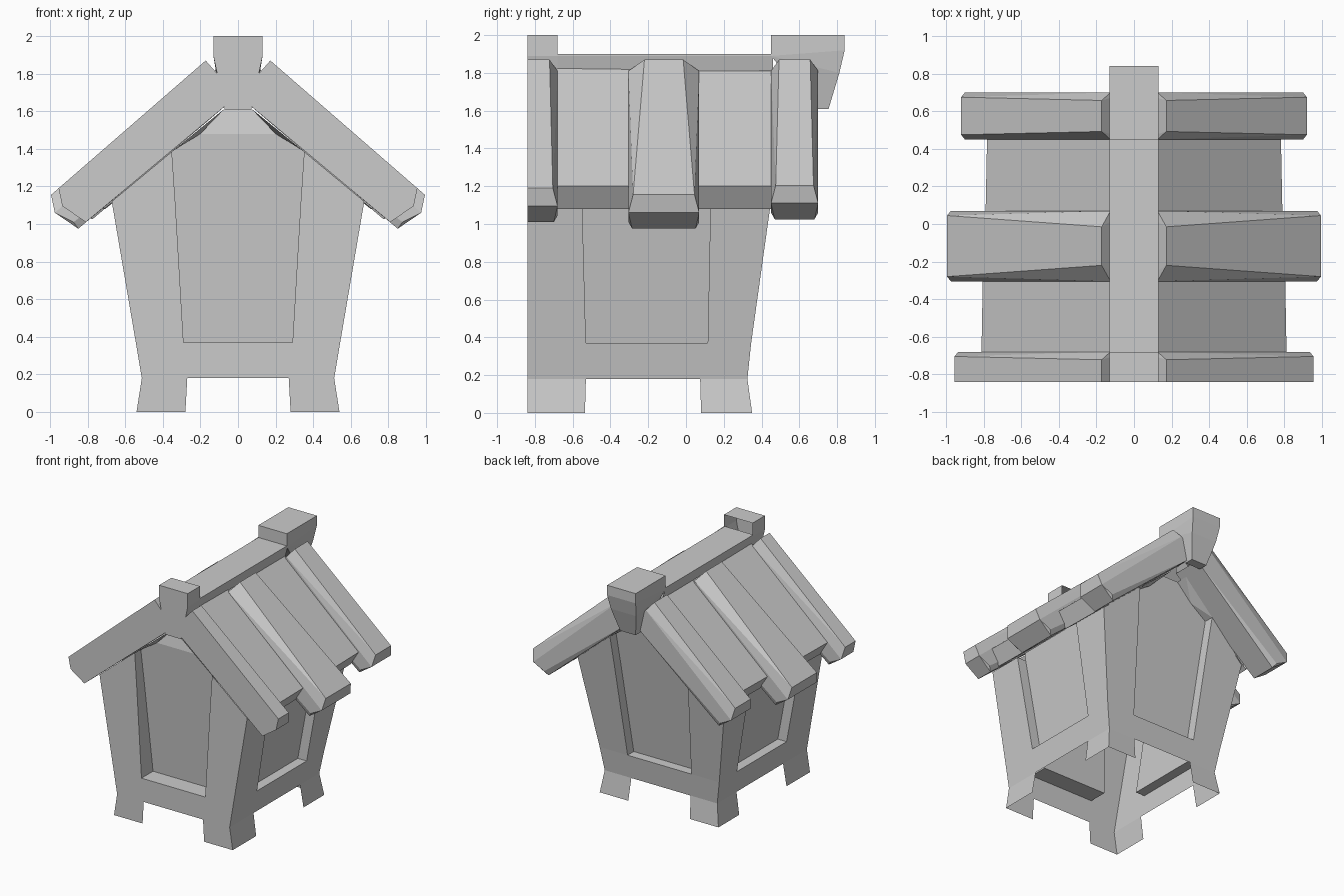
import bpy, bmesh
from mathutils import Vector

if "Cube" in bpy.data.objects:
    bpy.data.objects.remove(bpy.data.objects["Cube"])


def finish(name, bm, mirror=False):
    bmesh.ops.remove_doubles(bm, verts=bm.verts, dist=0.0005)
    bmesh.ops.recalc_face_normals(bm, faces=bm.faces)
    me = bpy.data.meshes.new(name)
    bm.to_mesh(me)
    bm.free()
    ob = bpy.data.objects.new(name, me)
    bpy.context.collection.objects.link(ob)
    if mirror:
        ob.modifiers.new("Mirror", 'MIRROR').use_mirror_merge = False
    return ob


def hull(name, pts, mirror=False, hidden=None, cut_x=None):
    """Convex faceted block through the given points, minus hidden faces."""
    bm = bmesh.new()
    for p in pts:
        bm.verts.new(p)
    bmesh.ops.convex_hull(bm, input=bm.verts)
    bmesh.ops.dissolve_limit(bm, angle_limit=0.02, verts=bm.verts, edges=bm.edges)
    bmesh.ops.recalc_face_normals(bm, faces=bm.faces)
    if cut_x:
        under = [f for f in bm.faces if f.normal.z < -0.3]
        edges = {e for f in under for e in f.edges}
        verts = {v for f in under for v in f.verts}
        bmesh.ops.bisect_plane(bm, geom=under + list(edges) + list(verts),
                               plane_co=(cut_x, 0, 0), plane_no=(1, 0, 0))
    if hidden:
        bmesh.ops.delete(bm, geom=[f for f in bm.faces if hidden(f)], context='FACES')
    return finish(name, bm, mirror)


def wall(name, a, b, top, inward, depth, apex=None, mirror=False):
    """Two posts with feet (rows of outer/inner points), a rail, and a recessed panel."""
    bm = bmesh.new()

    def face(*pts):
        bm.faces.new([bm.verts.new(p) for p in pts])

    for post in (a, b):
        for (o0, i0), (o1, i1) in zip(post, post[1:]):
            if (Vector(o1) - Vector(i1)).length < 0.001:
                face(o0, i0, i1)
            else:
                face(o0, i0, i1, o1)
    face(a[1][1], b[1][1], b[2][1], a[2][1])              # bottom rail

    def sink(p):
        return Vector(p) + Vector(inward) * depth(p[2])

    rim = [r[1] for r in reversed(b[2:])] + [r[1] for r in a[2:]]
    for p, q in zip(rim, rim[1:]):                        # reveals and sill
        face(p, q, sink(q), sink(p))
    face(*[sink(p) for p in rim + top])                   # recessed panel
    if apex:                                              # gable top and its soffits
        deep = [Vector(p) + Vector(inward) * 0.1 for p in apex]
        face(sink(top[0]), sink(top[1]), deep[1], deep[0])
        for end, i in ((rim[-1], 0), (rim[0], 1)):
            face(end, sink(end), sink(top[i]))
            face(end, sink(top[i]), apex[i])
            face(sink(top[i]), deep[i], apex[i])
    finish(name, bm, mirror)


# Heights of the post rows, outer corner offsets, inner post edges
Z = [0, 0.18, 0.37, 1.12]
X = [0.54, 0.512, 0.544, 0.672]
Y = [0.35, 0.325, 0.345, 0.45]
XIN = [0.28, 0.27, 0.29, 0.334]
SIDE_F = [-0.535, -0.53, -0.53, -0.55]
SIDE_B = [0.08, 0.075, 0.115, 0.13]

# Front and back walls, open up to the underside of the roof
for name, ys, ytop, inward, depth in (
        ("front_wall", [-0.84] * 4, (-0.84,) * 3, (0, 1, 0),
         lambda z: 0.15 - 0.07 * (z - 0.37)),
        ("back_wall", Y, (0.487, 0.5, 0.52), (0, -1, 0), lambda z: 0.08)):
    posts = []
    for s in (-1, 1):
        rows = [((s * X[i], ys[i], Z[i]), (s * XIN[i], ys[i], Z[i])) for i in range(4)]
        tip = (s * 0.352, ytop[0], 1.385)
        posts.append(rows + [(tip, tip)])
    wall(name, posts[0], posts[1],
         [(-0.2, ytop[1], 1.48), (0.2, ytop[1], 1.48)], inward, depth,
         [(-0.07, ytop[2], 1.615), (0.07, ytop[2], 1.615)])

# Side walls
front_post = [((X[i], -0.84, Z[i]), (X[i], SIDE_F[i], Z[i])) for i in range(4)]
back_post = [((X[i], Y[i], Z[i]), (X[i], SIDE_B[i], Z[i])) for i in range(4)]
wall("side_wall", front_post, back_post,
     [(0.682, -0.55, 1.18), (0.682, 0.13, 1.18)], (-1, 0, 0),
     lambda z: 0.08, mirror=True)

# Roof boards between the rafters: top, eave end and short soffit
bm = bmesh.new()
for y0, y1, d0, d1 in ((-0.69, -0.295, 0.012, 0.005), (0.06, 0.46, -0.01, -0.018)):
    profile = [(0.1, 1.825), (0.8, 1.2), (0.725, 1.08), (0.62, 1.165)]
    rows = [[bm.verts.new((x + d, y, z)) for x, z in profile] for y, d in ((y0, d0), (y1, d1))]
    for i in range(3):
        bm.faces.new((rows[0][i], rows[0][i + 1], rows[1][i + 1], rows[1][i]))
finish("roof_boards", bm, True)


# Chamfered rafters: y range, chamfer flags per side, eave tip
def rafter(name, y0, y1, c0, c1, xe, ze, cut_x=None):
    pts = []
    for y, c in ((y0, c0), (y1, -c1)):
        pts += [(x, y, z) for x, z in ((0.03, 1.71), (0.125, 1.81), (0.03, 1.66),
                (xe - 0.02, ze - 0.095), (xe - 0.12, ze - 0.145))]
        pts += [(0.172, y + 0.085 * c * (0.5 if y1 - y0 < 0.3 else 1), 1.87),
                (xe, y + 0.025 * c, ze), (xe - 0.145, y + 0.02 * c, ze - 0.18)]

    def hidden(f):
        return (max(v.co.x for v in f.verts) < 0.04 or
                cut_x and f.normal.z < -0.3 and max(v.co.x for v in f.verts) < cut_x + 0.001)
    hull(name, pts, True, hidden, cut_x)


rafter("front_rafter", -0.84, -0.68, 0, 1, 0.955, 1.19)
rafter("middle_rafter", -0.305, 0.07, 1, 1, 0.995, 1.155, 0.62)
rafter("back_rafter", 0.45, 0.70, 1, 1, 0.92, 1.205)

# Ridge beam with raised ends
def prism(name, y0, y1, profile):
    hull(name, [(s * x, y, z) for s in (-1, 1) for y in (y0, y1) for x, z in profile],
         hidden=lambda f: abs(f.normal.y) > 0.9 and f.calc_center_median().y > -0.8
         and f.calc_center_median().z < 1.88)


prism("ridge_beam", -0.69, 0.46, ((0.13, 1.9), (0.13, 1.89), (0.11, 1.81)))
prism("ridge_front_cap", -0.84, -0.68, ((0.13, 2.0), (0.13, 1.89), (0.11, 1.82), (0.07, 1.61)))
hull("ridge_back_head", [(s * x, y, z) for s in (-1, 1) for x, y, z in
     ((0.13, 0.45, 2.0), (0.13, 0.84, 2.0), (0.13, 0.84, 1.92), (0.13, 0.45, 1.89),
      (0.115, 0.812, 1.8), (0.07, 0.755, 1.61), (0.07, 0.68, 1.61))])
